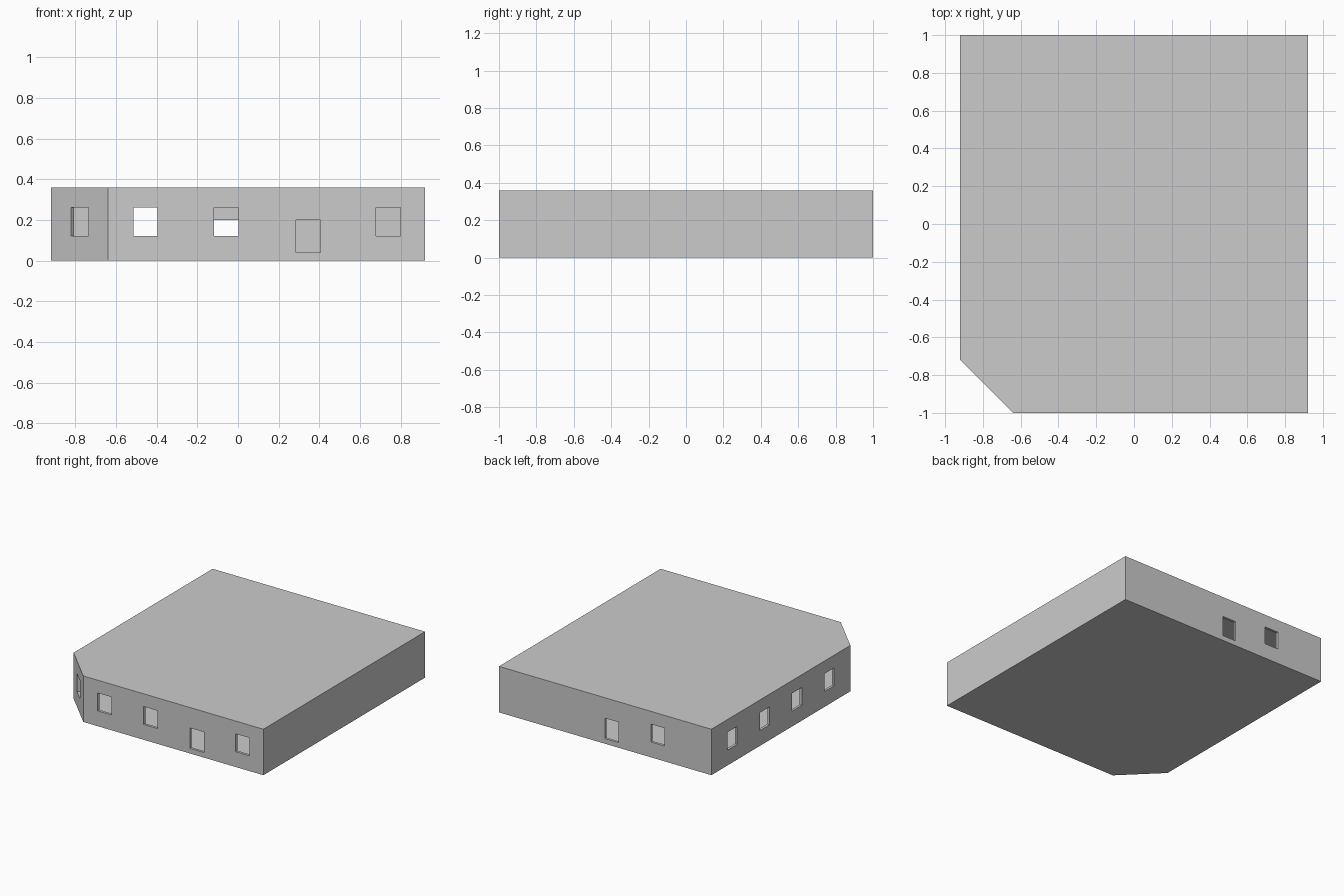
import bpy, bmesh, math
from mathutils import Matrix

if "Cube" in bpy.data.objects:
    bpy.data.objects.remove(bpy.data.objects["Cube"])

T = 0.02          # shell thickness
HX, HY, H, C = 0.92, 1.0, 0.36, 0.28


def prism(name, inset, z0, z1):
    """Rectangle with one clipped corner, extruded upwards."""
    x, y = HX - inset, HY - inset
    s = -(HX + HY - C) + inset * math.sqrt(2)
    pts = [(-x, y), (-x, s + x), (s + y, -y), (x, -y), (x, y)]
    bm = bmesh.new()
    face = bm.faces.new([bm.verts.new((px, py, z0)) for px, py in pts])
    ext = bmesh.ops.extrude_face_region(bm, geom=[face])
    top = [v for v in ext["geom"] if isinstance(v, bmesh.types.BMVert)]
    bmesh.ops.translate(bm, verts=top, vec=(0, 0, z1 - z0))
    bmesh.ops.recalc_face_normals(bm, faces=bm.faces)
    return finish(bm, name)


def finish(bm, name):
    me = bpy.data.meshes.new(name)
    bm.to_mesh(me)
    bm.free()
    ob = bpy.data.objects.new(name, me)
    bpy.context.collection.objects.link(ob)
    return ob


def opening(bm, x, y, angle, low=False):
    """Box cutter through one wall; angle turns its width axis."""
    w, h, z = (0.12, 0.16, 0.12) if low else (0.12, 0.14, 0.19)
    m = (Matrix.Translation((x, y, z)) @ Matrix.Rotation(math.radians(angle), 4, 'Z')
         @ Matrix.Diagonal((w, 0.1, h, 1)))
    bmesh.ops.create_cube(bm, size=1, matrix=m)


# Outer walls, floor and roof, with the room inside
building = prism("building_shell", 0, 0, H)
room = prism("room_cutter", T, T, H - T)

# Openings in the front, back, left and clipped corner walls
bm = bmesh.new()
for i, x in enumerate((-0.455, -0.057, 0.345, 0.74)):
    opening(bm, x, -HY, 0, low=(i == 2))
for i, x in enumerate((-0.455, -0.057)):
    opening(bm, x, HY, 0, low=(i == 1))
for y in (-0.46, -0.06, 0.34, 0.74):
    opening(bm, -HX, y, 90)
opening(bm, -0.778, -0.862, -45)
holes = finish(bm, "opening_cutter")

for cutter in (room, holes):
    mod = building.modifiers.new(cutter.name, 'BOOLEAN')
    mod.operation = 'DIFFERENCE'
    mod.solver = 'EXACT'
    mod.object = cutter
    cutter.hide_render = True
    cutter.hide_set(True)
